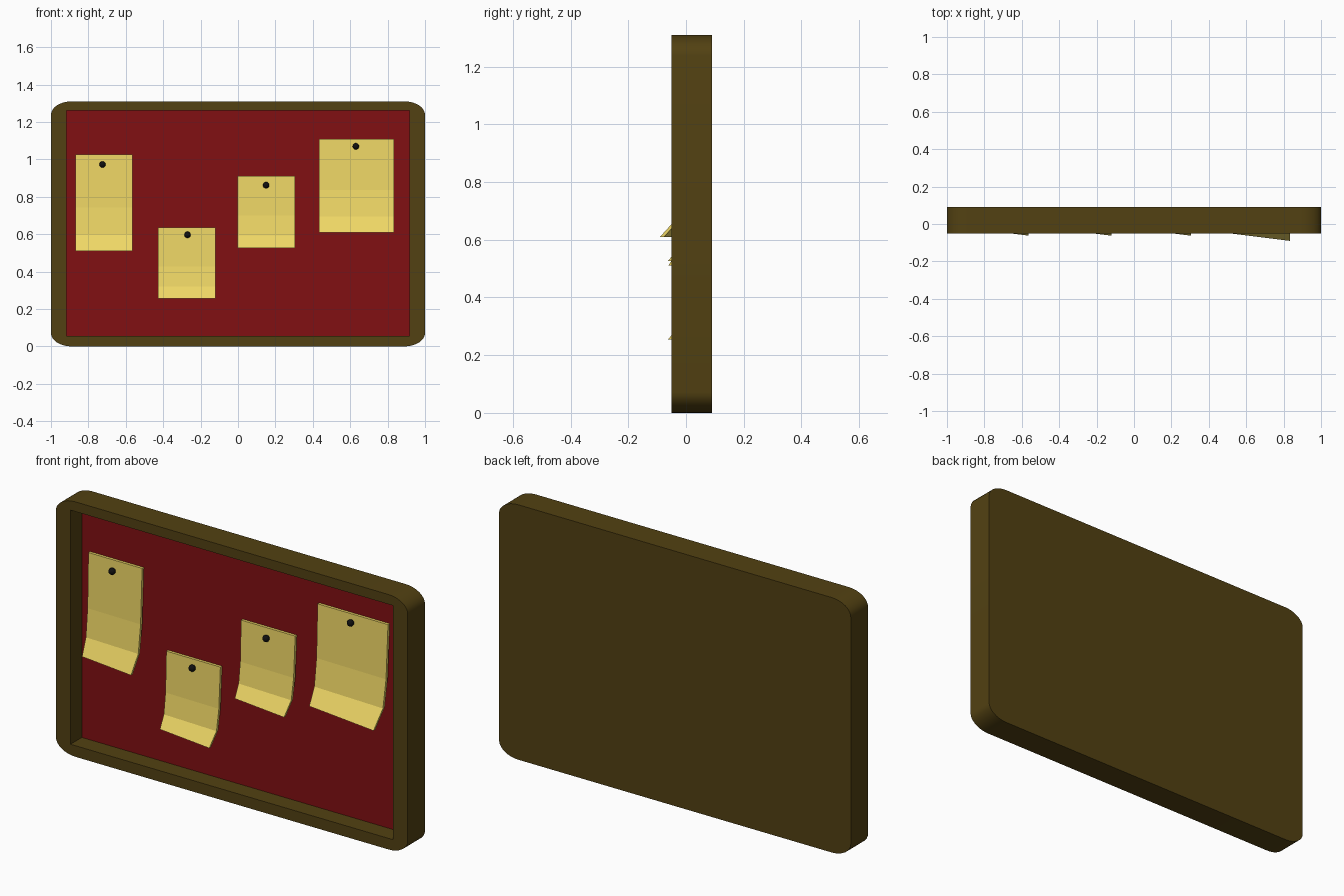
import bpy, bmesh, math

if "Cube" in bpy.data.objects:
    bpy.data.objects.remove(bpy.data.objects["Cube"])


def material(name, rgb):
    m = bpy.data.materials.new(name)
    m.diffuse_color = (*rgb, 1)
    m.use_nodes = True
    m.node_tree.nodes["Principled BSDF"].inputs["Base Color"].default_value = m.diffuse_color
    return m


WOOD = material("wood", (0.085, 0.053, 0.006))
RED = material("red_felt", (0.22, 0.005, 0.006))
PAPER = material("paper", (0.85, 0.67, 0.13))
BLACK = material("black", (0.005, 0.005, 0.005))


def finish(name, bm, mat):
    bmesh.ops.recalc_face_normals(bm, faces=bm.faces[:])
    me = bpy.data.meshes.new(name)
    bm.to_mesh(me)
    bm.free()
    me.materials.append(mat)
    ob = bpy.data.objects.new(name, me)
    bpy.context.collection.objects.link(ob)
    return ob


def box(name, x0, x1, y0, y1, z0, z1, mat):
    bm = bmesh.new()
    bmesh.ops.create_cube(bm, size=1)
    for v in bm.verts:
        v.co = ((x0 + x1) / 2 + v.co.x * (x1 - x0),
                (y0 + y1) / 2 + v.co.y * (y1 - y0),
                (z0 + z1) / 2 + v.co.z * (z1 - z0))
    return finish(name, bm, mat)


def activate(ob):
    bpy.ops.object.select_all(action='DESELECT')
    ob.select_set(True)
    bpy.context.view_layer.objects.active = ob


# Frame: rounded slab with stretched corner arcs
H, RX, RZ, SEG = 1.31, 0.11, 0.072, 8
bm = bmesh.new()
outline = []
for q, (sx, sz) in enumerate([(1, 1), (-1, 1), (-1, -1), (1, -1)]):
    for i in range(SEG + 1):
        a = math.pi / 2 * (q + i / SEG)
        outline.append(bm.verts.new((sx * (1 - RX) + RX * math.cos(a), -0.05,
                                     H / 2 + sz * (H / 2 - RZ) + RZ * math.sin(a))))
face = bm.faces.new(outline)
ext = bmesh.ops.extrude_face_region(bm, geom=[face], use_keep_orig=True)
for v in [g for g in ext["geom"] if isinstance(g, bmesh.types.BMVert)]:
    v.co.y = 0.09
frame = finish("frame", bm, WOOD)

# Recess cut into the front of the slab
cutter = box("recess_cutter", -0.917, 0.917, -0.2, 0.045, 0.057, 1.26, WOOD)
cutter.hide_render = True
mod = frame.modifiers.new("recess", 'BOOLEAN')
mod.object = cutter
mod.operation = 'DIFFERENCE'
mod.solver = 'EXACT'
activate(frame)
bpy.ops.object.modifier_apply(modifier=mod.name)
bpy.data.objects.remove(cutter)
bpy.ops.object.shade_smooth_by_angle(angle=math.radians(30))

# Red board lining the recess
box("board", -0.917, 0.917, 0.042, 0.05, 0.057, 1.26, RED)

# Curled note: (height fraction from the top, left curl, right curl)
CURL = [(0, 0, 0), (0.55, 0.009, 0.016), (0.83, 0.027, 0.041), (1, 0.068, 0.118)]


def note(name, x0, x1, z0, z1):
    k = (x1 - x0) / 0.4
    bm = bmesh.new()
    rows = []
    for t, left, right in CURL:
        z = z1 + (z0 - z1) * t
        rows.append([bm.verts.new((x, 0.028 - k * c + dy, z))
                     for x, c, dy in ((x0, left, 0), (x1, right, 0),
                                      (x1, right, 0.014), (x0, left, 0.014))])
    for a, b in zip(rows, rows[1:]):
        for i in range(4):
            j = (i + 1) % 4
            bm.faces.new((a[i], a[j], b[j], b[i]))
    bm.faces.new(rows[0])
    bm.faces.new(rows[-1])
    return finish(name, bm, PAPER)


def pin(name, x, z):
    bm = bmesh.new()
    bmesh.ops.create_uvsphere(bm, u_segments=16, v_segments=8, radius=0.017)
    for v in bm.verts:
        v.co = (v.co.x + x, v.co.y + 0.013, v.co.z + z)
    ob = finish(name, bm, BLACK)
    ob.data.shade_smooth()


# Notes and their pins: x0, x1, z0, z1, pin x, pin z
for n, (x0, x1, z0, z1, px, pz) in enumerate([
        (-0.87, -0.565, 0.51, 1.025, -0.725, 0.973),
        (-0.427, -0.12, 0.255, 0.637, -0.27, 0.597),
        (-0.002, 0.305, 0.527, 0.91, 0.15, 0.862),
        (0.433, 0.833, 0.61, 1.11, 0.63, 1.07)], 1):
    note(f"note_{n}", x0, x1, z0, z1)
    pin(f"pin_{n}", px, pz)
